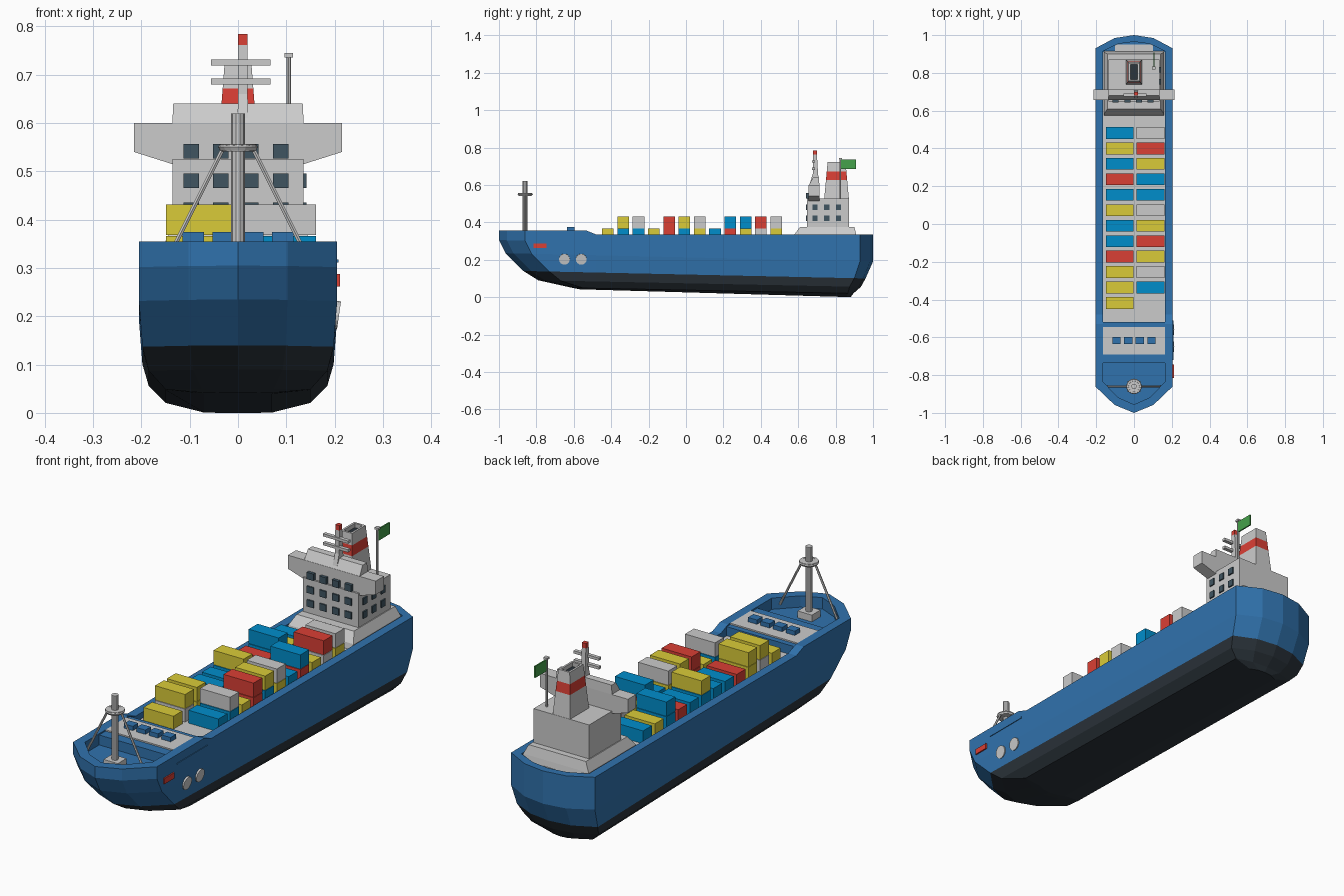
import bpy, bmesh, math
from mathutils import Vector

if "Cube" in bpy.data.objects:
    bpy.data.objects.remove(bpy.data.objects["Cube"])

COL = {'blue': (.03, .17, .42), 'dark': (.025, .035, .045), 'cyan': (.0, .27, .6), 'yellow': (.7, .6, .04),
       'red': (.7, .05, .035), 'green': (.06, .36, .07), 'glass': (.05, .09, .12)}

def mat(c):
    m = bpy.data.materials.get(c) or bpy.data.materials.new(c)
    m.diffuse_color = (*COL[c], 1)
    m.use_nodes = True
    m.node_tree.nodes["Principled BSDF"].inputs["Base Color"].default_value = m.diffuse_color
    return m

def make(name, verts, faces, color=None):
    me = bpy.data.meshes.new(name)
    me.from_pydata(verts, [], faces)
    bm = bmesh.new()
    bm.from_mesh(me)
    bmesh.ops.recalc_face_normals(bm, faces=bm.faces)
    bm.to_mesh(me)
    bm.free()
    ob = bpy.data.objects.new(name, me)
    bpy.context.collection.objects.link(ob)
    if color:
        me.materials.append(mat(color))
    return ob

def loft(name, rings, color=None):
    n = len(rings[0])
    v = [p for r in rings for p in r]
    f = [(i*n+k, i*n+(k+1) % n, i*n+n+(k+1) % n, i*n+n+k) for i in range(len(rings)-1) for k in range(n)]
    f += [tuple(range(n)), tuple(range(len(v)-n, len(v)))]
    return make(name, v, f, color)

def rect(x0, x1, y0, y1, z):
    return [(x0, y0, z), (x1, y0, z), (x1, y1, z), (x0, y1, z)]

def box(name, x0, x1, y0, y1, z0, z1, color=None):
    return loft(name, [rect(x0, x1, y0, y1, z0), rect(x0, x1, y0, y1, z1)], color)

def rod(name, a, b, r, color=None, n=10, r2=None):
    a, b = Vector(a), Vector(b)
    q = (b-a).to_track_quat('Z', 'Y')
    def circ(c, rad):
        return [c + q @ Vector((rad*math.cos(t*math.tau/n), rad*math.sin(t*math.tau/n), 0)) for t in range(n)]
    return loft(name, [circ(a, r), circ(b, r2 or r)], color)

# Hull: stacked plan outlines, keel to rim, then down inside to the deck
def outline(w, yb, zb, ys, zs, db, ds, rim=False):
    half = [(0, yb), (w*.5, yb+db*.3), (w, yb+db), (w, -.53), (w, -.48),
            (w, ys-ds), (w*.5, ys-ds*.22), (0, ys)]
    def z(y):
        if rim:
            return .355 if y < -.5 else .335
        return zb + (zs-zb)*(y-yb)/(ys-yb)
    pts = [(x, y, z(y)) for x, y in half]
    return pts + [(-x, y, h) for x, y, h in pts[-2:0:-1]]

levels = [(.07, -.57, .042, .88, .0, .02, .02), (.15, -.61, .05, .895, .02, .06, .03),
          (.185, -.79, .09, .935, .055, .12, .06), (.198, -.87, .14, .96, .10, .14, .06),
          (.205, -.965, .235, 1, .19, .14, .07), (.205, -1, .305, 1, .26, .14, .07),
          (.205, -1, 0, 1, 0, .14, .07, True), (.165, -.955, 0, .965, 0, .12, .05, True),
          (.165, -.955, .305, .965, .305, .12, .05)]
hull = loft('hull', [outline(*l) for l in levels], 'blue')
hull.data.materials.append(mat('dark'))
n = len(outline(*levels[0]))
for p in hull.data.polygons:
    if max(p.vertices) < 4*n:
        p.material_index = 1

# Decks
box('main_deck', -.164, .164, -.53, .91, .295, .309)
box('stern_deck', -.10, .10, .91, .95, .295, .309)
box('bow_deck_step', -.166, .166, -.735, -.52, .30, .349, 'blue')
box('bow_deck_plate', -.165, .165, -.69, -.545, .34, .355)
for i in range(4):
    x = -.0925 + i*.0617
    box('deck_locker', x-.022, x+.022, -.635, -.597, .35, .374, 'blue')

# Bow mast with ring and stays
my = -.86
box('mast_base', -.035, .035, my-.03, my+.03, .30, .335)
rod('bow_mast', (0, my, .33), (0, my, .62), .014)
rod('mast_platform', (0, my, .541), (0, my, .556), .034, n=14, r2=.039)
bpy.ops.mesh.primitive_torus_add(major_segments=16, minor_segments=6, major_radius=.033,
                                 minor_radius=.008, location=(0, my, .55))
bpy.context.object.name = 'mast_ring'
for s in (-1, 1):
    rod('mast_stay', (s*.032, my, .545), (s*.142, my, .325), .005, n=6)

# Containers: capital letter means two tiers, y runs from stern to bow
names = {'b': 'cyan', 'y': 'yellow', 'r': 'red', 'g': None}
under = 'ygyrbybrybgb'
for x0, row in ((-.149, 'byBrbYbbrYYy'), (.014, 'GRyBbGYRyGb')):
    for i, c in enumerate(row):
        y = .482 - i*.0818
        low = c
        if c.isupper():
            low = under[i] if x0 > 0 else under[-1-i]
            box('container', x0, x0+.147, y-.031, y+.031, .368, .431, names[c.lower()])
        box('container', x0, x0+.147, y-.031, y+.031, .303, .366, names[low])

# Deck house
loft('house_base', [rect(-.16, .16, .575, .915, .305), rect(-.16, .16, .58, .91, .335),
                    rect(-.14, .14, .61, .90, .376)])
box('deck_house', -.136, .136, .648, .872, .37, .526)

# Bridge with tapered wings and sloped upper front
prof = [(-.136, .515), (-.215, .54), (-.215, .6), (.215, .6), (.215, .54), (.136, .515)]
loft('bridge_wings', [[(x, y, z) for x, z in prof] for y in (.656, .713)])
loft('bridge_top', [rect(-.136, .136, .656, .713, .598), rect(-.134, .134, .68, .711, .64)])

# Windows on the front and the right side
for i in range(4):
    x = -.097 + i*.0617
    for z in (.542, .481, .421):
        box('front_window', x-.016, x+.016, .642, .66, z-.015, z+.015, 'glass')
for y in (.69, .753, .816):
    for z in (.481, .421):
        box('side_window', .13, .142, y-.014, y+.014, z-.015, z+.015, 'glass')

# Funnel: tapered, red band, open top
def fun(z, inset=0):
    t = (z-.525)/.195
    w, d = .043-.015*t-inset, .066-.018*t-inset
    return rect(-w, w, .805-d, .805+d, z)
loft('funnel_lower', [fun(.52), fun(.627)])
loft('funnel_band', [fun(.627), fun(.672)], 'red')
loft('funnel_top', [fun(.672), fun(.722), fun(.722, .009), fun(.70, .009)])
loft('funnel_mouth', [fun(.699, .009), fun(.702, .009)], 'dark')

# Radar mast
loft('radar_mast', [rect(-.001, .021, .66, .712, .60), rect(0, .02, .678, .706, .66),
                    rect(0, .02, .68, .70, .762)])
box('radar_mast_tip', 0, .02, .68, .70, .762, .784, 'red')
for z in (.686, .725):
    box('radar_bar', -.056, .067, .674, .69, z-.006, z+.006)

# Flag
rod('flag_pole', (.105, .825, .52), (.105, .825, .74), .005, n=8)
box('flag_pole_cap', .096, .114, .817, .835, .736, .745)
box('flag', .102, .108, .828, .908, .684, .735, 'green')

# Right side hull fittings
for y in (-.65, -.56):
    rod('side_disc', (.188, y, .205), (.209, y, .202), .029, n=16)
box('anchor_plate', .195, .211, -.815, -.745, .262, .287, 'red')
box('side_rail', .2, .208, -.72, -.51, .311, .317, 'blue')
